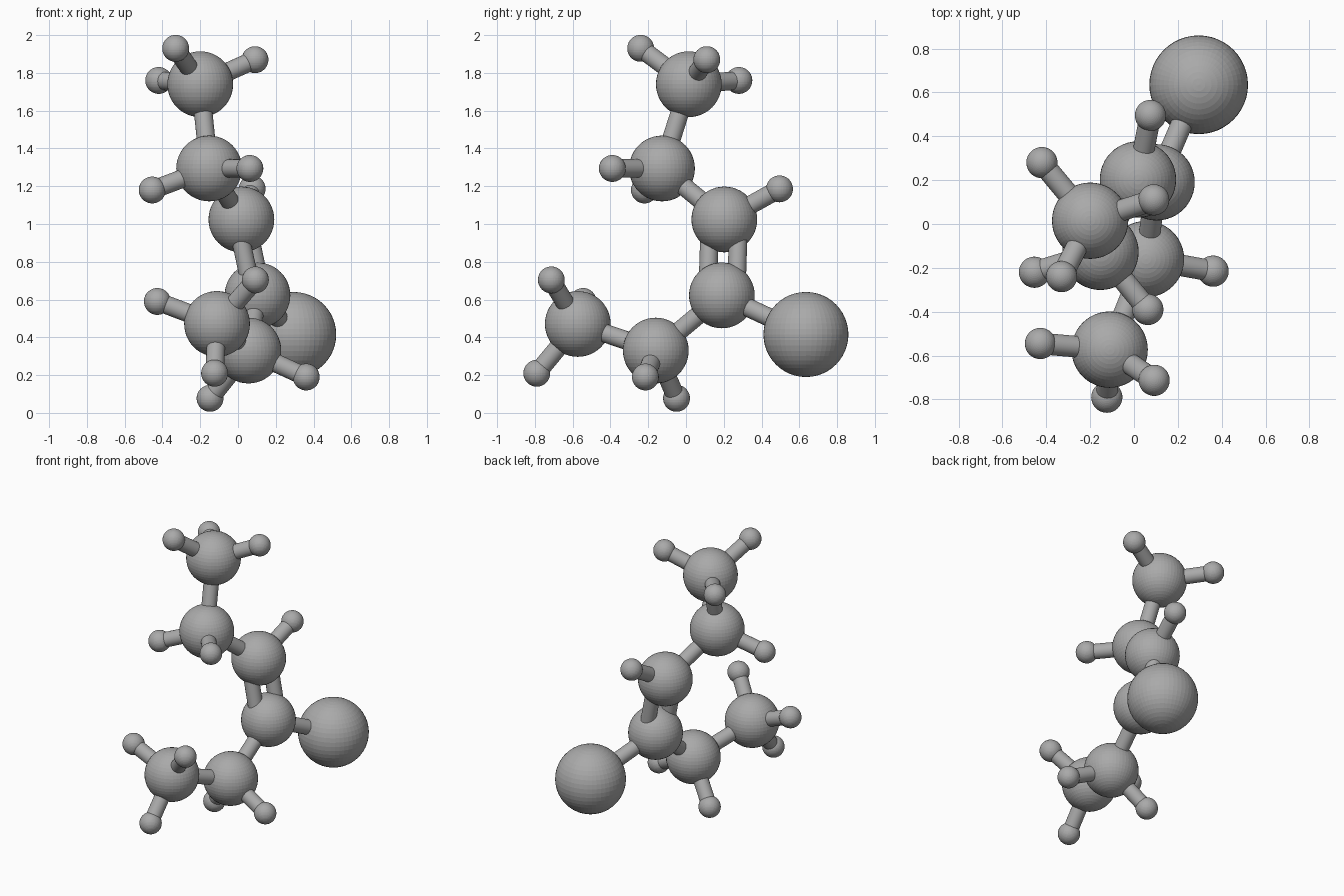
import bpy
from mathutils import Vector

cube = bpy.data.objects.get("Cube")
if cube:
    bpy.data.objects.remove(cube, do_unlink=True)

grey = bpy.data.materials.new("plain_grey")
grey.use_nodes = True
grey.diffuse_color = (0.4, 0.4, 0.4, 1)
grey.node_tree.nodes["Principled BSDF"].inputs["Base Color"].default_value = (0.4, 0.4, 0.4, 1)

LARGE, MEDIUM, SMALL, ROD = 0.225, 0.174, 0.071, 0.049


def ball(name, centre, radius):
    bpy.ops.mesh.primitive_uv_sphere_add(segments=48, ring_count=24, radius=radius, location=centre)
    obj = bpy.context.object
    obj.name = name
    obj.data.materials.append(grey)


def rod(name, start, end, offset=Vector((0, 0, 0))):
    start, end = Vector(start) + offset, Vector(end) + offset
    axis = end - start
    bpy.ops.mesh.primitive_cylinder_add(vertices=32, radius=ROD, depth=axis.length,
                                        location=(start + end) / 2)
    obj = bpy.context.object
    obj.name = name
    obj.rotation_euler = axis.to_track_quat('Z', 'Y').to_euler()
    obj.data.materials.append(grey)
    bpy.ops.object.shade_smooth_by_angle()


# Chain of medium balls, from the top down, each with its small side balls
chain = [
    ((-0.20, 0.015, 1.74), [(-0.33, -0.24, 1.93), (0.09, 0.11, 1.87), (-0.42, 0.28, 1.76)]),
    ((-0.153, -0.127, 1.294), [(-0.454, -0.22, 1.18), (0.063, -0.39, 1.294)]),
    ((0.018, 0.203, 1.024), [(0.075, 0.495, 1.186)]),
    ((0.103, 0.19, 0.622), []),
    ((0.055, -0.16, 0.33), [(0.361, -0.215, 0.19), (-0.148, -0.05, 0.077)]),
    ((-0.111, -0.573, 0.471), [(0.092, -0.713, 0.704), (-0.427, -0.545, 0.59), (-0.124, -0.79, 0.21)]),
]
centres = [Vector(c) for c, _ in chain]
for i, (centre, sides) in enumerate(chain, 1):
    ball(f"chain_ball_{i}", centre, MEDIUM)
    for j, side in enumerate(sides, 1):
        ball(f"small_ball_{i}_{j}", side, SMALL)
        rod(f"side_rod_{i}_{j}", centre, side)

# Rods along the chain, with a parallel pair in the middle
for i, (a, b) in enumerate(zip(centres, centres[1:]), 1):
    if i == 3:
        axis = (b - a).normalized()
        branch = centres[1] - a
        across = (branch - axis * branch.dot(axis)).normalized() * 0.08
        rod("double_rod_front", a, b, across)
        rod("double_rod_back", a, b, -across)
    else:
        rod(f"chain_rod_{i}", a, b)

# Large ball on its own rod
large_centre = (0.295, 0.635, 0.415)
ball("large_ball", large_centre, LARGE)
rod("large_ball_rod", centres[3], large_centre)
